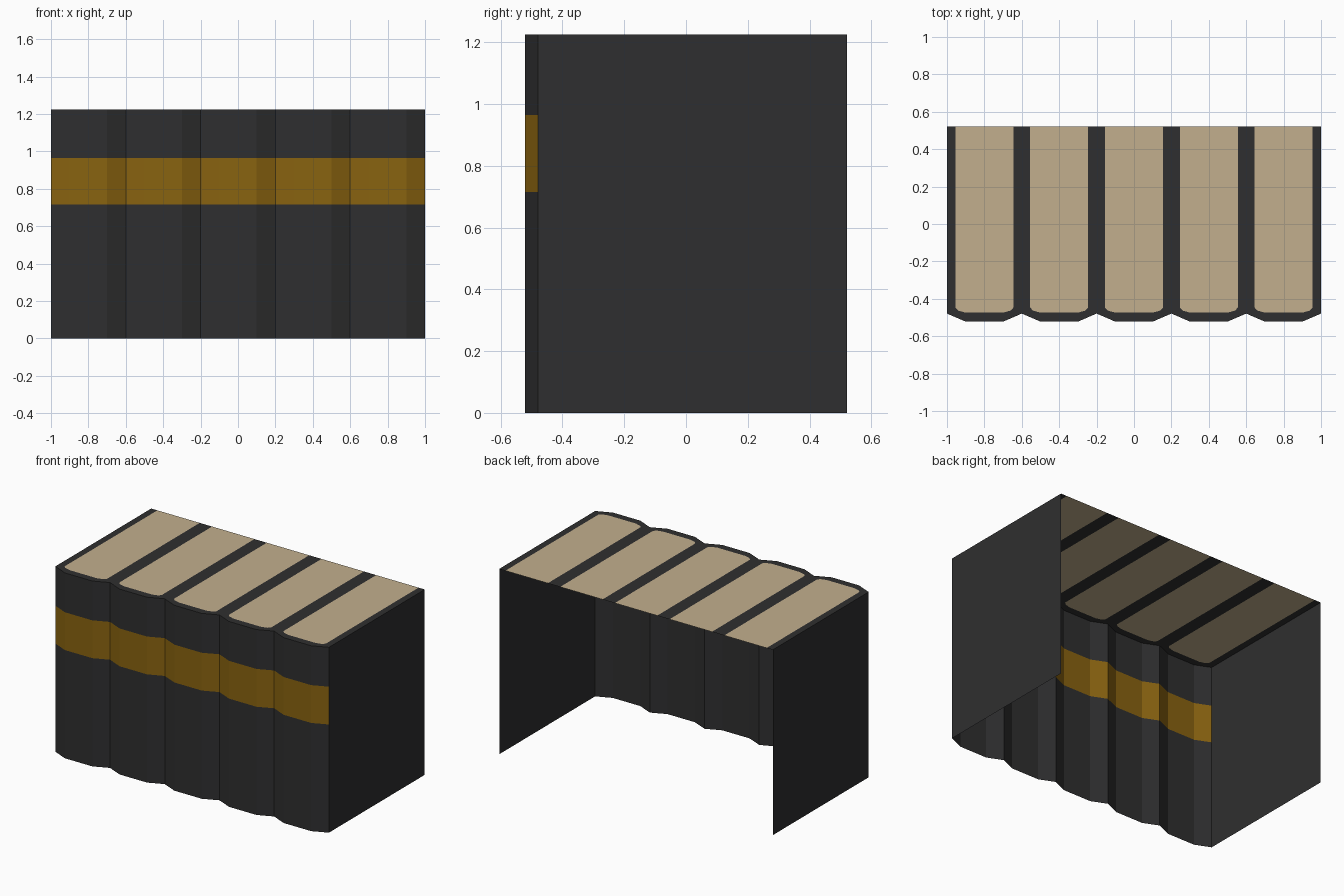
import bpy
import bmesh

cube = bpy.data.objects.get("Cube")
if cube:
    bpy.data.objects.remove(cube, do_unlink=True)

HEIGHT, BACK, WIDTH, COUNT = 1.225, 0.522, 0.4, 5
LEVELS = [0, 0.715, 0.965, HEIGHT]          # spine heights, the middle one is the band


def material(name, color):
    mat = bpy.data.materials.new(name)
    mat.use_nodes = True
    mat.diffuse_color = (*color, 1)
    bsdf = mat.node_tree.nodes["Principled BSDF"]
    bsdf.inputs["Base Color"].default_value = (*color, 1)
    bsdf.inputs["Roughness"].default_value = 0.9
    return mat


COVER = material("charcoal cover", (0.028, 0.028, 0.029))
BAND = material("gold band", (0.25, 0.125, 0.005))
PAPER = material("cream paper", (0.54, 0.43, 0.27))


def sheet(name, polygons, mats, rule=lambda center: 0):
    """Object from open polygons; the rule picks each face's material."""
    bm = bmesh.new()
    for points in polygons:
        bm.faces.new([bm.verts.new(p) for p in points])
    bmesh.ops.remove_doubles(bm, verts=bm.verts[:], dist=0.0005)
    for face in bm.faces:
        face.material_index = rule(face.calc_center_median())
    mesh = bpy.data.meshes.new(name)
    bm.to_mesh(mesh)
    bm.free()
    for mat in mats:
        mesh.materials.append(mat)
    obj = bpy.data.objects.new(name, mesh)
    bpy.context.collection.objects.link(obj)
    return obj


def mirrored(half):
    """Full front outline from its left half, about the book's middle."""
    return half + [(-x, y) for x, y in reversed(half)]


spine = mirrored([(-0.2, -0.479), (-0.1, -BACK)])
pages = mirrored([(-0.155, BACK), (-0.155, -0.447), (-0.14, -0.463), (-0.1, -0.474)])

for i in range(COUNT):
    cx = (i - (COUNT - 1) / 2) * WIDTH

    # Faceted spine with its painted band
    walls = []
    for (x0, y0), (x1, y1) in zip(spine, spine[1:]):
        for z0, z1 in zip(LEVELS, LEVELS[1:]):
            walls.append([(cx + x0, y0, z0), (cx + x1, y1, z0),
                          (cx + x1, y1, z1), (cx + x0, y0, z1)])
    sheet(f"book_spine_{i + 1}", walls, [COVER, BAND],
          lambda c: int(LEVELS[1] < c.z < LEVELS[2]))

    # Cover rim around the page block, flush on top
    outer = [(-WIDTH / 2, BACK)] + spine + [(WIDTH / 2, BACK)]
    rim = outer + pages[::-1]
    sheet(f"cover_rim_{i + 1}", [[(cx + x, y, HEIGHT) for x, y in rim]], [COVER])
    sheet(f"page_top_{i + 1}", [[(cx + x, y, HEIGHT) for x, y in pages]], [PAPER])

# Outer covers at both ends of the row
for name, side in (("left_cover", 1), ("right_cover", -1)):
    x, front = side * WIDTH * COUNT / 2, spine[0][1]
    quad = [(x, front, 0), (x, BACK, 0), (x, BACK, HEIGHT), (x, front, HEIGHT)]
    sheet(name, [quad[::side]], [COVER])
